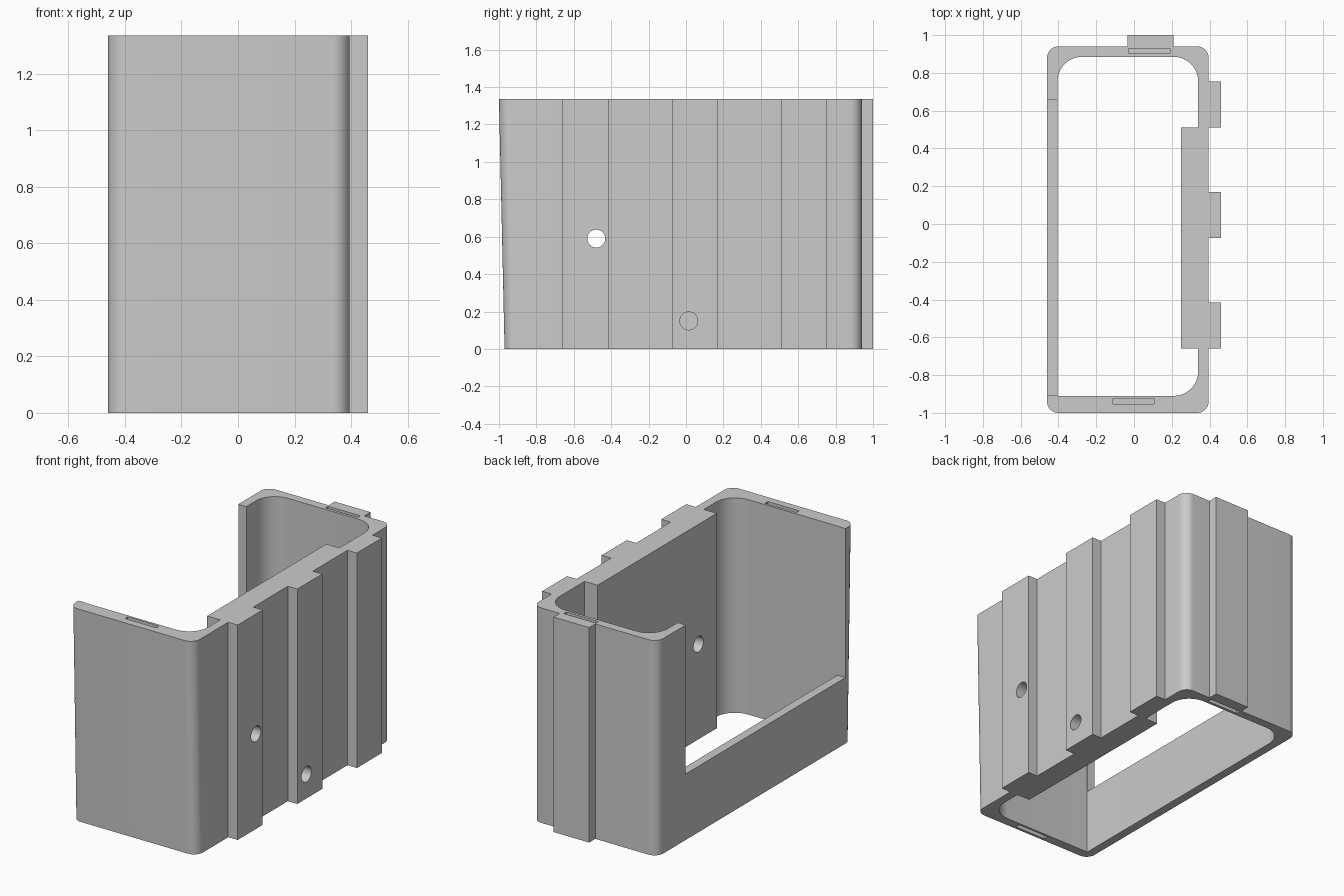
import bpy, bmesh, math

if "Cube" in bpy.data.objects:
    bpy.data.objects.remove(bpy.data.objects["Cube"])

H = 1.335
grey = bpy.data.materials.new("plain grey")
grey.diffuse_color = (0.6, 0.6, 0.6, 1)
grey.use_nodes = True
grey.node_tree.nodes["Principled BSDF"].inputs["Base Color"].default_value = grey.diffuse_color


def prism(name, pts, z0, z1):
    """Extrude a counter-clockwise plan outline between two heights."""
    bm = bmesh.new()
    lo = [bm.verts.new((x, y, z0)) for x, y in pts]
    hi = [bm.verts.new((x, y, z1)) for x, y in pts]
    bm.faces.new(lo[::-1])
    bm.faces.new(hi)
    n = len(pts)
    for i in range(n):
        j = (i + 1) % n
        bm.faces.new((lo[i], lo[j], hi[j], hi[i]))
    me = bpy.data.meshes.new(name)
    bm.to_mesh(me)
    bm.free()
    me.materials.append(grey)
    ob = bpy.data.objects.new(name, me)
    bpy.context.collection.objects.link(ob)
    return ob


def arc(cx, cy, r, start, steps=10):
    """Quarter circle, counter-clockwise from a start angle in degrees."""
    return [(cx + r * math.cos(math.radians(start + 90 * i / steps)),
             cy + r * math.sin(math.radians(start + 90 * i / steps)))
            for i in range(steps + 1)]


def rect(x0, x1, y0, y1):
    return [(x0, y0), (x1, y0), (x1, y1), (x0, y1)]


def circle(cx, cy, r, n=32):
    return [(cx + r * math.cos(2 * math.pi * i / n),
             cy + r * math.sin(2 * math.pi * i / n)) for i in range(n)]


# Outer plan with three side ribs and one back rib
L, R, F, B, r = -0.46, 0.395, -1.0, 0.94, 0.06
outer = arc(L + r, F + r, r, 180) + arc(R - r, F + r, r, 270)
for y0, y1 in ((-0.66, -0.415), (-0.075, 0.17), (0.51, 0.755)):
    outer += [(R, y0), (0.46, y0), (0.46, y1), (R, y1)]
outer += arc(R - r, B - r, r, 0)
outer += [(0.21, B), (0.21, 1.0), (-0.035, 1.0), (-0.035, B)]
outer += arc(L + r, B - r, r, 90)
sleeve = prism("sleeve", outer, 0, H)

# Front wall leans inward towards the bottom
for v in sleeve.data.vertices:
    if v.co.z < 0.01 and v.co.y < -0.93:
        v.co.y = max(v.co.y, -1.0) + 0.03

# Inner opening with thick pad on the right wall
l, rt, f, b, q = -0.405, 0.34, -0.91, 0.885, 0.13
inner = [(l, f)] + arc(rt - q, f + q, q, 270)
inner += [(rt, -0.66), (0.25, -0.66), (0.25, 0.51), (rt, 0.51)]
inner += arc(rt - q, b - q, q, 0) + arc(l + q, b - q, q, 90)
cutters = [prism("opening_cutter", inner, -0.1, H + 0.1)]

# Window in the left wall
cutters.append(prism("window_cutter", rect(-0.6, -0.35, -0.908, 0.66), 0.41, H + 0.2))

# Blind slots in the top and bottom rims
for x0, x1, y0, y1 in ((-0.11, 0.105, -0.953, -0.925), (-0.03, 0.19, 0.903, 0.928)):
    cutters.append(prism("top_slot_cutter", rect(x0, x1, y0, y1), H - 0.12, H + 0.1))
    cutters.append(prism("bottom_slot_cutter", rect(x0, x1, y0, y1), -0.1, 0.12))

# Round holes through the right wall
for y, z in ((-0.48, 0.59), (0.015, 0.15)):
    c = prism("hole_cutter", circle(0, 0, 0.048), -0.2, 0.2)
    c.rotation_euler = (0, math.pi / 2, 0)
    c.location = (0.36, y, z)
    cutters.append(c)

bpy.context.view_layer.objects.active = sleeve
sleeve.select_set(True)
for c in cutters:
    m = sleeve.modifiers.new("cut", "BOOLEAN")
    m.operation = "DIFFERENCE"
    m.solver = "EXACT"
    m.object = c
    bpy.ops.object.modifier_apply(modifier=m.name)
    bpy.data.objects.remove(c)

bpy.ops.object.shade_smooth_by_angle(angle=math.radians(30))
